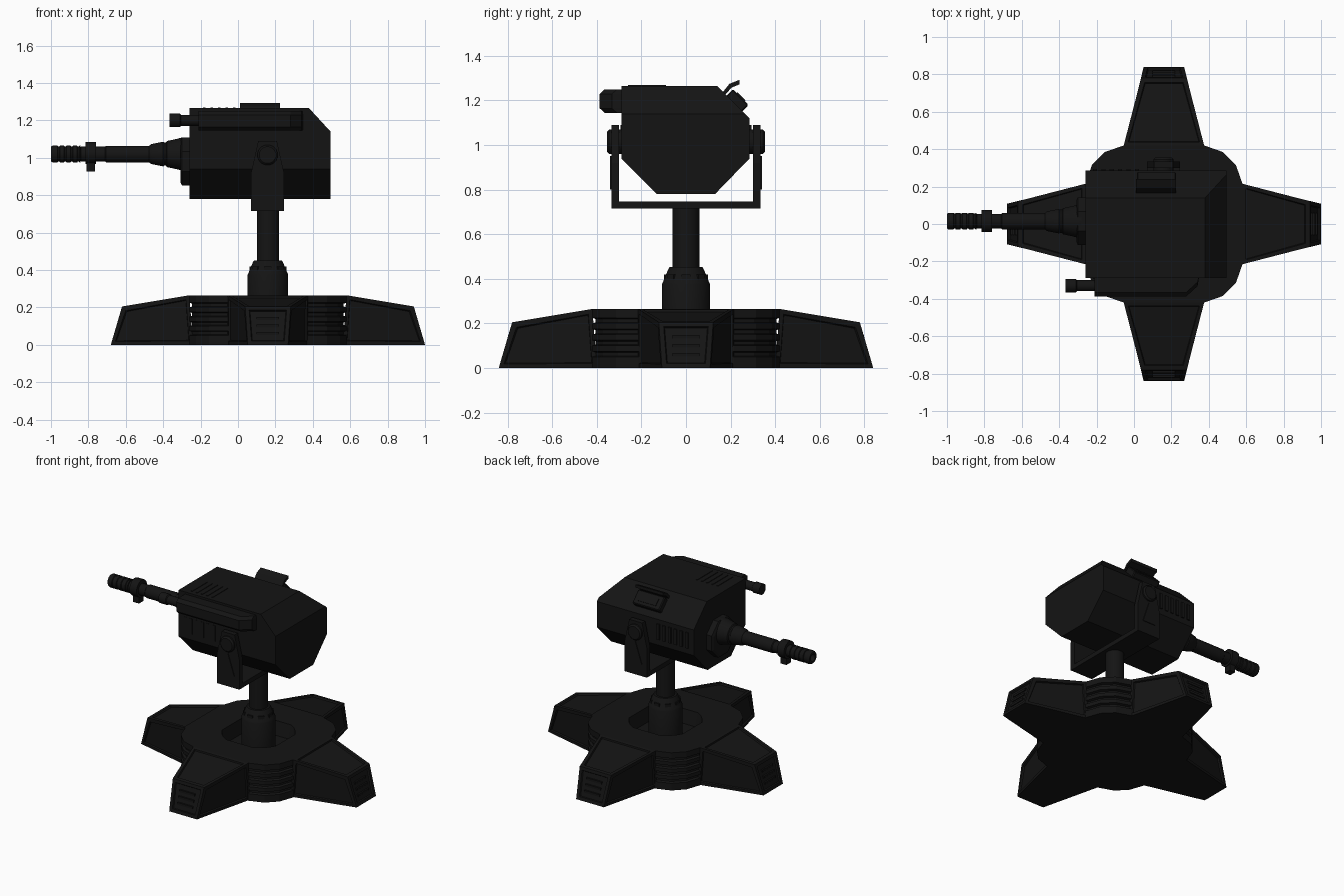
import bpy, bmesh, math
from mathutils import Vector, Matrix

if "Cube" in bpy.data.objects:
    bpy.data.objects.remove(bpy.data.objects["Cube"])

CX = 0.16          # turret axis
BY, BZ = 0.015, 1.02   # barrel axis

# Near-black paint for the whole model
black = bpy.data.materials.new("black_paint")
black.diffuse_color = (0.007, 0.007, 0.007, 1)
black.use_nodes = True
black.node_tree.nodes["Principled BSDF"].inputs["Base Color"].default_value = black.diffuse_color


def finish(bm, name, smooth=False):
    bmesh.ops.recalc_face_normals(bm, faces=bm.faces[:])
    me = bpy.data.meshes.new(name)
    bm.to_mesh(me)
    bm.free()
    me.materials.append(black)
    ob = bpy.data.objects.new(name, me)
    bpy.context.collection.objects.link(ob)
    if smooth:
        bpy.ops.object.select_all(action='DESELECT')
        ob.select_set(True)
        bpy.context.view_layer.objects.active = ob
        bpy.ops.object.shade_smooth_by_angle(angle=math.radians(35))
    return ob


def loft(rings):
    """Skin a list of equal-length point rings and cap both ends."""
    bm = bmesh.new()
    vs = [[bm.verts.new(p) for p in r] for r in rings]
    n = len(vs[0])
    for a, b in zip(vs, vs[1:]):
        for i in range(n):
            j = (i + 1) % n
            bm.faces.new((a[i], a[j], b[j], b[i]))
    bm.faces.new(vs[0])
    bm.faces.new(vs[-1])
    return bm


def lathe(name, prof, centre, axis='z', n=24, smooth=True):
    """prof: (position along axis, radius)."""
    rings = []
    for t, r in prof:
        ring = []
        for i in range(n):
            a = 2 * math.pi * (i + 0.5) / n
            u, v = r * math.cos(a), r * math.sin(a)
            p = {'z': (u, v, t), 'x': (t, u, v), 'y': (u, t, v)}[axis]
            ring.append(Vector(p) + Vector(centre))
        rings.append(ring)
    return finish(loft(rings), name, smooth)


def box(name, lo, hi, rot=None, bevel=0):
    lo, hi = Vector(lo), Vector(hi)
    bm = bmesh.new()
    bmesh.ops.create_cube(bm, size=1)
    bmesh.ops.scale(bm, vec=hi - lo, verts=bm.verts[:])
    if bevel:
        bmesh.ops.bevel(bm, geom=bm.edges[:], offset=bevel, segments=1, affect='EDGES')
    if rot:
        bmesh.ops.rotate(bm, matrix=rot, verts=bm.verts[:])
    bmesh.ops.translate(bm, vec=(lo + hi) / 2, verts=bm.verts[:])
    return finish(bm, name)


# Base hub: 16-sided outline with ribbed corners and a round pit for the pedestal
quad = [(0.42, 0.215), (0.385, 0.315), (0.315, 0.385), (0.215, 0.42)]
outline = [Matrix.Rotation(k * math.pi / 2, 2) @ Vector(p) for k in range(4) for p in quad]
levels = [(1, 0), (1, 0.05)]
for z in (0.055, 0.105, 0.155, 0.205):
    levels += [(0.965, z), (0.965, z + 0.015), (1, z + 0.02), (1, z + 0.045)]
levels += [(1, 0.265)]
rings = [[(CX + p.x * s, p.y * s, z) for p in outline] for s, z in levels]
for r, z in ((0.235, 0.265), (0.215, 0.17)):
    rings.append([(CX + p.normalized().x * r, p.normalized().y * r, z) for p in outline])
finish(loft(rings), "base_hub")

# Four tapered legs with recessed panels and tip bars
for k in range(4):
    turn = Matrix.Translation((CX, 0, 0)) @ Matrix.Rotation(k * math.pi / 2, 4, 'Z')
    half = [(0.40, 0.215, 0), (0.42, 0.215, 0.265), (0.78, 0.122, 0.205), (0.84, 0.108, 0)]
    bm = loft([[(x, s * y, z) for x, y, z in half] for s in (-1, 1)])
    bmesh.ops.recalc_face_normals(bm, faces=bm.faces[:])
    bm.normal_update()
    panels = [f for f in bm.faces if f.normal.z > -0.5 and f.normal.x > -0.5]
    bmesh.ops.inset_individual(bm, faces=panels, thickness=0.03)
    bmesh.ops.inset_individual(bm, faces=panels, thickness=0.006, depth=-0.01)
    bmesh.ops.transform(bm, matrix=turn, verts=bm.verts[:])
    finish(bm, "base_leg")
    for z in (0.06, 0.1, 0.14):
        x = 0.84 - 0.29 * z
        bar = box("leg_tip_bar", (x - 0.02, -0.06, z - 0.008), (x - 0.002, 0.06, z + 0.008))
        bar.matrix_world = turn

# Pedestal and column
lathe("pedestal", [(0.16, 0.11), (0.375, 0.11), (0.385, 0.105), (0.44, 0.082), (0.452, 0.075)],
      (CX, 0, 0), n=20)
lathe("column", [(0.43, 0.06), (0.73, 0.06)], (CX, 0, 0))
for k in range(8):
    a = k * math.pi / 4
    p = Vector((CX + 0.09 * math.cos(a), 0.09 * math.sin(a), 0.41))
    box("pedestal_lug", p - Vector((0.008, 0.02, 0.01)), p + Vector((0.008, 0.02, 0.01)),
        Matrix.Rotation(a, 3, 'Z'))

# U-shaped yoke
box("yoke_floor", (0.07, -0.335, 0.715), (0.245, 0.335, 0.747))
arm = [(-0.088, 0.715), (0.088, 0.715), (0.088, 0.92), (0.05, 1.09), (-0.05, 1.09), (-0.088, 0.92)]
rib = [(-0.05, 0.80), (0.05, 0.80), (0.0, 0.95)]
for s in (-1, 1):
    finish(loft([[(0.158 + x, s * y, z) for x, z in arm] for y in (0.30, 0.335)]), "yoke_arm")
    finish(loft([[(0.158 + x, s * y, z) for x, z in rib] for y in (0.33, 0.34)]), "arm_rib")
    lathe("pivot", [(s * 0.27, 0.055), (s * 0.345, 0.055), (s * 0.355, 0.045)],
          (0.158, 0, 1.015), 'y', 16)

# Head: extruded cross-section with the rear top edge sliced off
sect = [(-0.29, 1.265), (0.14, 1.265), (0.285, 1.12), (0.285, 0.94),
        (0.13, 0.78), (-0.13, 0.78), (-0.29, 0.94)]
bm = loft([[(x, y, z) for y, z in sect] for x in (-0.26, 0.495)])
bmesh.ops.recalc_face_normals(bm, faces=bm.faces[:])
bmesh.ops.bisect_plane(bm, geom=bm.verts[:] + bm.edges[:] + bm.faces[:],
                       plane_co=(0.38, 0, 1.265), plane_no=(0.125, 0, 0.115), clear_outer=True)
bmesh.ops.holes_fill(bm, edges=[e for e in bm.edges if e.is_boundary], sides=0)
finish(bm, "head")

# Head vents: top grille and side louvres
for i in range(5):
    x = -0.18 + i * 0.04
    box("top_vent", (x - 0.006, -0.26, 1.255), (x + 0.006, -0.09, 1.269))
for s in (-1, 1):
    for i in range(6):
        x = -0.22 + i * 0.045
        box("side_louvre", (x, s * 0.287 - 0.006, 0.98), (x + 0.022, s * 0.287 + 0.006, 1.09))

# Side pod with a small tube
pod = [(-0.21, -0.27), (0.35, -0.27), (0.34, -0.31), (0.28, -0.365), (-0.21, -0.365)]
top = [(1.145, 0), (1.165, 1), (1.23, 1), (1.25, 0)]
finish(loft([[(x, y - 0.022 * k if y < -0.3 else y, z) for x, y in pod] for z, k in top]), "side_pod")
lathe("pod_tube", [(-0.365, 0.025), (-0.365, 0.037), (-0.31, 0.037), (-0.305, 0.03), (-0.2, 0.03)],
      (0, -0.33, 1.2), 'x', 16)

# Sight on the sloped shoulder: frame, lens block and bent hood
tilt = Matrix.Rotation(math.radians(-45), 3, 'X')
c = Vector((0.12, 0.228, 1.198))
box("sight_body", c - Vector((0.105, 0.05, 0.025)), c + Vector((0.105, 0.05, 0.025)), tilt, 0.006)
box("sight_lens", c - Vector((0.07, 0.025, 0.03)), c + Vector((0.07, 0.025, 0.03)), tilt)
hood = [(0.155, 1.225), (0.195, 1.275), (0.24, 1.293), (0.24, 1.272), (0.205, 1.258), (0.17, 1.22)]
finish(loft([[(x, y, z) for y, z in hood] for x in (0.01, 0.225)]), "sight_hood")

# Gun: mount plate, stepped cone, barrel, collar and grooved muzzle
lathe("gun_mount", [(-0.308, 0.12), (-0.30, 0.138), (-0.25, 0.138)], (0, BY, 0.98), 'x', 8, False)
lathe("gun_cone", [(-0.475, 0.045), (-0.465, 0.054), (-0.40, 0.067), (-0.395, 0.063), (-0.385, 0.063),
                   (-0.38, 0.071), (-0.33, 0.082), (-0.30, 0.09), (-0.28, 0.09)],
      (0, BY, BZ), 'x', 16)
lathe("barrel", [(-0.84, 0.04), (-0.71, 0.04), (-0.705, 0.045), (-0.45, 0.045)], (0, BY, BZ), 'x', 16)
lathe("barrel_collar", [(-0.815, 0.06), (-0.76, 0.06)], (0, BY, BZ + 0.006), 'x', 16)
box("collar_lug", (-0.81, BY - 0.025, 0.927), (-0.765, BY + 0.025, 1.0))
muzzle = [(-0.94, 0.02), (-1.0, 0.025), (-1.0, 0.04), (-0.99, 0.046)]
for i in range(4):
    x = -0.965 + i * 0.035
    muzzle += [(x, 0.046), (x + 0.003, 0.041), (x + 0.01, 0.041), (x + 0.013, 0.046)]
muzzle += [(-0.842, 0.046), (-0.84, 0.035), (-0.80, 0.035)]
lathe("muzzle", muzzle, (0, BY, BZ), 'x', 16)
